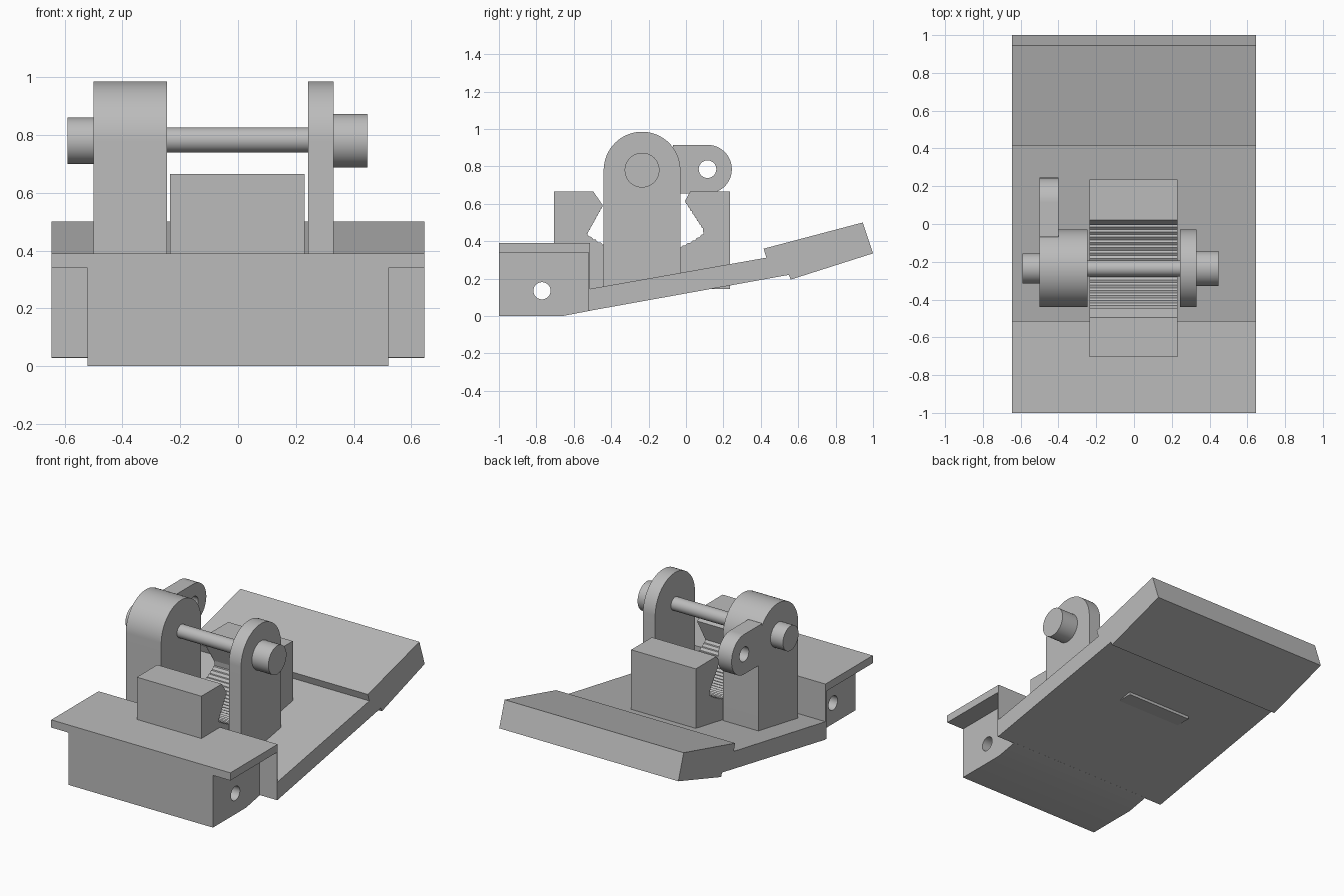
import bpy
import bmesh
from math import sin, cos, pi, radians, atan2, hypot

cube = bpy.data.objects.get("Cube")
if cube:
    bpy.data.objects.remove(cube, do_unlink=True)

grey = bpy.data.materials.new("plain_grey")
grey.use_nodes = True
GREY = (0.5, 0.5, 0.5, 1)
grey.diffuse_color = GREY
grey.node_tree.nodes["Principled BSDF"].inputs["Base Color"].default_value = GREY

SEG = 48
HALF = 0.645          # half width of the base
ROD_Y, ROD_Z = -0.235, 0.78


def extrude(name, profile, x0, x1, smooth=False):
    """Extrude a closed (y, z) profile along x."""
    bm = bmesh.new()
    face = bm.faces.new([bm.verts.new((x0, y, z)) for y, z in profile])
    ext = bmesh.ops.extrude_face_region(bm, geom=[face])
    moved = [v for v in ext["geom"] if isinstance(v, bmesh.types.BMVert)]
    bmesh.ops.translate(bm, verts=moved, vec=(x1 - x0, 0, 0))
    bmesh.ops.recalc_face_normals(bm, faces=bm.faces)
    mesh = bpy.data.meshes.new(name)
    bm.to_mesh(mesh)
    bm.free()
    mesh.materials.append(grey)
    obj = bpy.data.objects.new(name, mesh)
    bpy.context.collection.objects.link(obj)
    if smooth:
        select(obj)
        bpy.ops.object.shade_smooth_by_angle(angle=radians(30))
    return obj


def select(obj):
    bpy.ops.object.select_all(action="DESELECT")
    obj.select_set(True)
    bpy.context.view_layer.objects.active = obj


def arc(cy, cz, r, a0, a1, n=SEG):
    steps = [a0 + (a1 - a0) * i / n for i in range(n + 1)]
    return [(cy + r * cos(a), cz + r * sin(a)) for a in steps]


def cylinder(name, cy, cz, r, x0, x1):
    return extrude(name, arc(cy, cz, r, 0, 2 * pi)[:-1], x0, x1, True)


def drill(obj, cy, cz, r):
    """Cut a round hole through a part along x."""
    cutter = cylinder("hole_cutter", cy, cz, r, -1, 1)
    mod = obj.modifiers.new("hole", "BOOLEAN")
    mod.operation, mod.solver, mod.object = "DIFFERENCE", "EXACT", cutter
    select(obj)
    bpy.ops.object.modifier_apply(modifier=mod.name)
    bpy.data.objects.remove(cutter, do_unlink=True)
    bpy.ops.object.shade_smooth_by_angle(angle=radians(30))


def box(name, y0, y1, z0, z1, x0, x1):
    return extrude(name, [(y0, z0), (y1, z0), (y1, z1), (y0, z1)], x0, x1)


# Sloping base plate with the thicker raised tail
extrude("base_plate", [(-0.515, 0.028), (0.55, 0.22), (0.56, 0.195), (1, 0.335),
                       (0.945, 0.5), (0.415, 0.36), (0.43, 0.312), (-0.515, 0.145)],
        -HALF, HALF)

# Front block with cross hole, top flange and thin rear web
block = extrude("front_block", [(-1, 0), (-0.66, 0), (-0.513, 0.028),
                                (-0.513, 0.36), (-1, 0.36)], -0.52, 0.52)
drill(block, -0.77, 0.135, 0.046)
box("front_flange", -1, -0.513, 0.34, 0.39, -HALF, HALF)
box("flange_web", -0.522, -0.513, 0.03, 0.35, -HALF, HALF)

# Jaw block: two jaws around a ridged undercut bowl
BOWL_Y, BOWL_Z = -0.22, 0.85
left, right = (-0.53, 0.44), (0.09, 0.47)
left_tip, right_tip = (-0.445, 0.592), (-0.005, 0.615)


def ridged(points, depth=0.007):
    return [(y, z - depth * (i % 2)) for i, (y, z) in enumerate(points)]


def line(a, b, n=16):
    return [(a[0] + (b[0] - a[0]) * i / n, a[1] + (b[1] - a[1]) * i / n) for i in range(n)]


a_left = atan2(left[1] - BOWL_Z, left[0] - BOWL_Y)
a_right = atan2(right[1] - BOWL_Z, right[0] - BOWL_Y)
radius = hypot(left[0] - BOWL_Y, left[1] - BOWL_Z)
bowl = arc(BOWL_Y, BOWL_Z, radius, a_left, a_right)[:-1]
extrude("jaw_block",
        [(-0.705, 0.145), (-0.705, 0.665), (-0.495, 0.665)]
        + ridged(line(left_tip, left)) + ridged(bowl) + ridged(line(right, right_tip))
        + [right_tip, (0.022, 0.665), (0.235, 0.665), (0.235, 0.145)],
        -0.235, 0.23)

# Round-topped uprights
upright = arc(ROD_Y, ROD_Z, 0.205, 0, pi) + [(-0.44, 0.12), (-0.03, 0.12)]
extrude("wide_upright", upright, -0.5, -0.245, True)
extrude("narrow_upright", upright, 0.243, 0.33, True)

# Side lug with hole
lug = extrude("side_lug", arc(0.115, 0.785, 0.13, -pi / 2, pi / 2)
              + [(-0.07, 0.915), (-0.07, 0.655)], -0.5, -0.4, True)
drill(lug, 0.115, 0.785, 0.047)

# Cross rod and end caps
cylinder("cross_rod", ROD_Y, ROD_Z + 0.003, 0.043, -0.26, 0.26)
cylinder("right_end_cap", ROD_Y, ROD_Z, 0.08, -0.59, -0.49)
cylinder("left_end_cap", ROD_Y, ROD_Z, 0.093, 0.32, 0.448)
